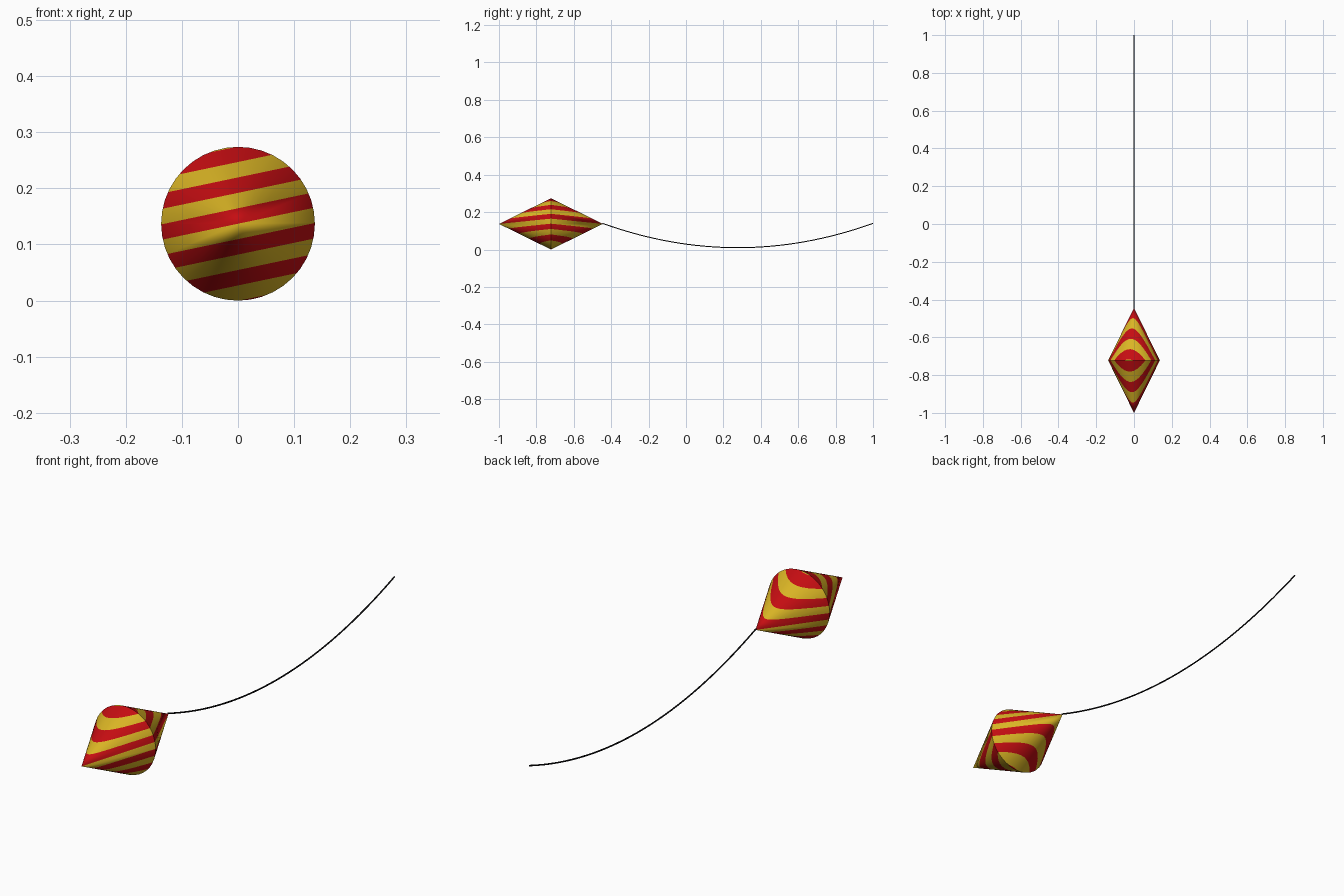
import bpy, bmesh, math
from mathutils import Vector

if "Cube" in bpy.data.objects:
    bpy.data.objects.remove(bpy.data.objects["Cube"])

R, ZC, YC, HALF = 0.137, 0.137, -0.722, 0.278   # double cone dimensions
BAND, SLOPE = 0.0275, 0.21                       # stripe width and tilt


def material(name, rgb):
    m = bpy.data.materials.new(name)
    m.diffuse_color = (*rgb, 1)
    m.use_nodes = True
    m.node_tree.nodes["Principled BSDF"].inputs["Base Color"].default_value = m.diffuse_color
    return m


red = material("red", (0.56, 0.004, 0.006))
yellow = material("yellow", (0.70, 0.46, 0.018))
black = material("black", (0.005, 0.005, 0.006))

# Float body: two cones base to base along y
bm = bmesh.new()
N = 40
ring = [bm.verts.new((R * math.sin(2 * math.pi * i / N), YC,
                      ZC + R * math.cos(2 * math.pi * i / N))) for i in range(N)]
front = bm.verts.new((0, YC - HALF, ZC))
back = bm.verts.new((0, YC + HALF, ZC))
for i in range(N):
    a, b = ring[i], ring[(i + 1) % N]
    bm.faces.new((front, b, a))
    bm.faces.new((back, a, b))
bmesh.ops.recalc_face_normals(bm, faces=bm.faces)

# Cut tilted stripes and colour them alternately
n = Vector((-SLOPE, 0, 1))
c = Vector((0, YC, ZC))
for k in range(-5, 6):
    bmesh.ops.bisect_plane(bm, geom=bm.verts[:] + bm.edges[:] + bm.faces[:],
                           plane_co=c + Vector((0, 0, k * BAND)), plane_no=n, dist=1e-6)
for f in bm.faces:
    f.material_index = math.floor(n.dot(f.calc_center_median() - c) / BAND) % 2
me = bpy.data.meshes.new("striped_float")
bm.to_mesh(me)
bm.free()
me.materials.append(red)
me.materials.append(yellow)
body = bpy.data.objects.new("striped_float", me)
bpy.context.collection.objects.link(body)
bpy.context.view_layer.objects.active = body
body.select_set(True)
bpy.ops.object.shade_smooth_by_angle(angle=math.radians(30))

# Sagging line behind the float
cu = bpy.data.curves.new("line", "CURVE")
cu.dimensions = "3D"
cu.bevel_depth = 0.003
cu.bevel_resolution = 1
cu.use_fill_caps = True
sp = cu.splines.new("POLY")
STEPS = 32
sp.points.add(STEPS)
for i, p in enumerate(sp.points):
    y = -0.447 + 1.447 * i / STEPS
    p.co = (0, y, 0.01 + 0.13 * ((y - 0.2765) / 0.7235) ** 2, 1)
cu.materials.append(black)
line = bpy.data.objects.new("line", cu)
bpy.context.collection.objects.link(line)
